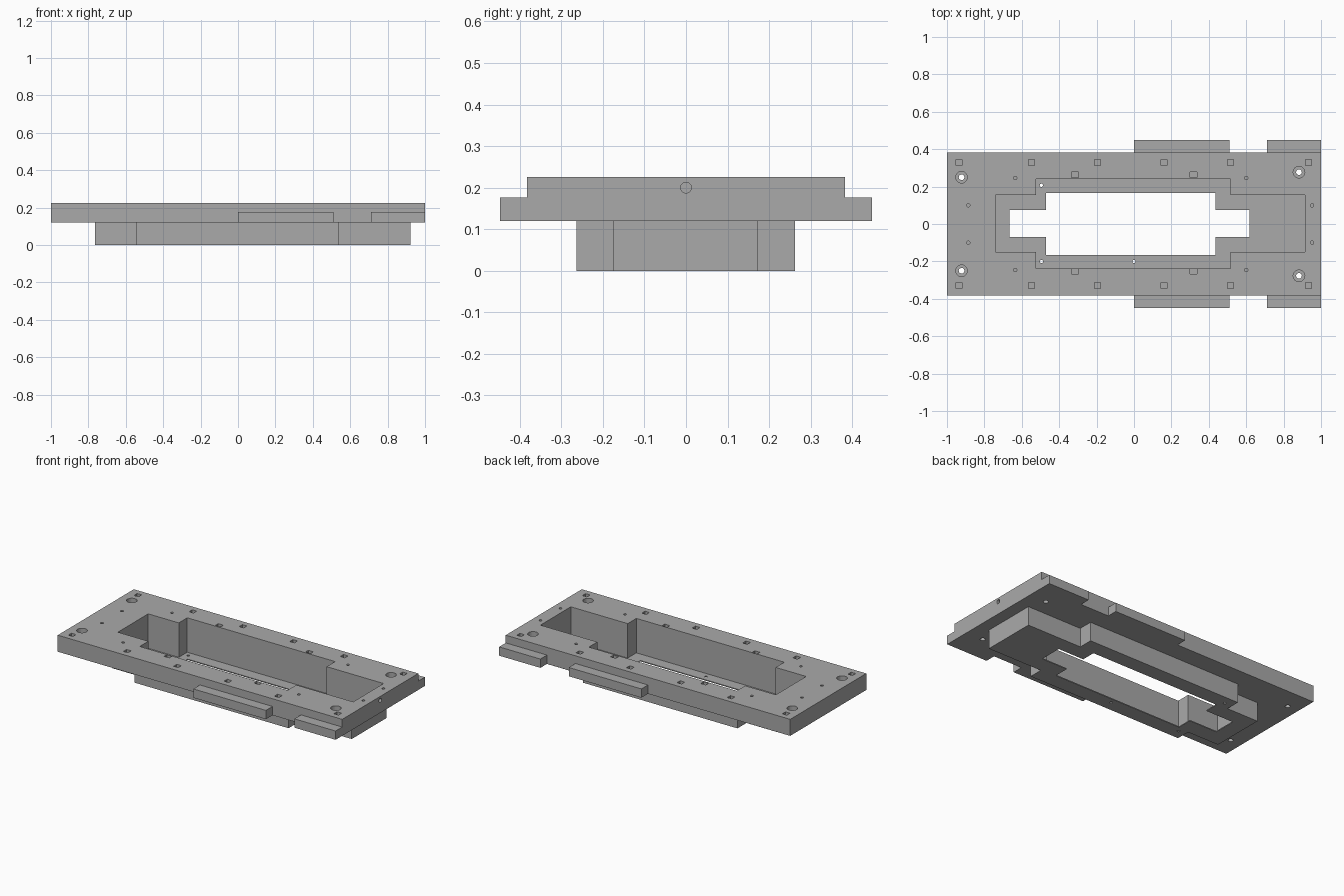
import bpy, bmesh, math

cube = bpy.data.objects.get("Cube")
if cube:
    bpy.data.objects.remove(cube, do_unlink=True)

grey = bpy.data.materials.new("machined grey")
grey.use_nodes = True
grey.diffuse_color = (0.4, 0.4, 0.4, 1)
grey.node_tree.nodes["Principled BSDF"].inputs["Base Color"].default_value = (0.4, 0.4, 0.4, 1)

PLATE_LOW, PLATE_TOP, TAB_TOP, FLOOR = 0.12, 0.225, 0.176, 0.006


def finish(name, bm):
    bmesh.ops.recalc_face_normals(bm, faces=bm.faces)
    mesh = bpy.data.meshes.new(name)
    bm.to_mesh(mesh)
    bm.free()
    mesh.materials.append(grey)
    obj = bpy.data.objects.new(name, mesh)
    bpy.context.collection.objects.link(obj)
    return obj


def prism(bm, outline, low, high):
    face = bm.faces.new([bm.verts.new((x, y, low)) for x, y in outline])
    top = bmesh.ops.extrude_face_region(bm, geom=[face])["geom"]
    bmesh.ops.translate(bm, vec=(0, 0, high - low),
                        verts=[v for v in top if isinstance(v, bmesh.types.BMVert)])


def rect(x0, x1, y0, y1):
    return [(x0, y0), (x1, y0), (x1, y1), (x0, y1)]


def stepped(x0, x1, y0, y1, mx0, mx1, my0, my1):
    """Rectangle with a wider middle section."""
    return [(x0, y0), (mx0, y0), (mx0, my0), (mx1, my0), (mx1, y0), (x1, y0),
            (x1, y1), (mx1, y1), (mx1, my1), (mx0, my1), (mx0, y1), (x0, y1)]


def disc(x, y, r, n=24):
    return [(x + r * math.cos(2 * math.pi * i / n), y + r * math.sin(2 * math.pi * i / n))
            for i in range(n)]


def solid(name, outline, low, high):
    bm = bmesh.new()
    prism(bm, outline, low, high)
    return finish(name, bm)


def apply_boolean(target, tool, operation):
    mod = target.modifiers.new(operation.lower(), 'BOOLEAN')
    mod.operation = operation
    mod.solver = 'EXACT'
    mod.object = tool
    bpy.context.view_layer.objects.active = target
    bpy.ops.object.modifier_apply(modifier=mod.name)
    bpy.data.objects.remove(tool, do_unlink=True)


# Pocket and floor opening outlines
pocket = stepped(-0.74, 0.915, -0.15, 0.155, -0.525, 0.515, -0.237, 0.24)
opening = stepped(-0.665, 0.617, -0.07, 0.075, -0.47, 0.437, -0.165, 0.165)

# Main plate with its side tabs as one outline below and a narrower slab above
plate = solid("mounting_plate", rect(-1, 1, -0.382, 0.382), PLATE_LOW, PLATE_TOP)
skirt = solid("lower_skirt", stepped(-0.765, 0.922, -0.175, 0.172, -0.545, 0.54, -0.263, 0.262),
              0, PLATE_LOW)

# Cut the pocket through the plate, and a thin-floored tray in the skirt
apply_boolean(plate, solid("pocket_cutter", pocket, 0.05, 0.3), 'DIFFERENCE')
apply_boolean(skirt, solid("tray_cutter", pocket, FLOOR, 0.2), 'DIFFERENCE')
apply_boolean(skirt, solid("opening_cutter", opening, -0.1, 0.1), 'DIFFERENCE')

# Tiny through holes in the tray floor
bm = bmesh.new()
for x, y in ((-0.495, 0.207), (-0.495, -0.2), (0, -0.2)):
    prism(bm, disc(x, y, 0.009, 12), -0.05, 0.05)
apply_boolean(skirt, finish("floor_hole_cutter", bm), 'DIFFERENCE')

# Square sockets, blind pin holes and counterbores in the plate
bm = bmesh.new()
for side in (-1, 1):
    for x in (-0.935, -0.548, -0.195, 0.16, 0.515, 0.932):
        prism(bm, rect(x - 0.016, x + 0.016, side * 0.33 - 0.016, side * 0.33 + 0.016), 0.19, 0.3)
    for x in (-0.315, 0.318):
        y = side * 0.258 + 0.005
        prism(bm, rect(x - 0.018, x + 0.018, y - 0.014, y + 0.014), 0.19, 0.3)
    for x, y in ((-0.635, 0.246), (0.6, 0.246), (-0.886, 0.1), (0.952, 0.1)):
        prism(bm, disc(x, side * y, 0.009, 12), 0.17, 0.3)
    for x, y in ((-0.922, 0.25), (0.882, 0.277)):
        prism(bm, disc(x, side * y, 0.031), 0.18, 0.3)
apply_boolean(plate, finish("socket_cutter", bm), 'DIFFERENCE')

bm = bmesh.new()
for side in (-1, 1):
    for x, y in ((-0.922, 0.25), (0.882, 0.277)):
        prism(bm, disc(x, side * y, 0.015), 0.05, 0.3)
apply_boolean(plate, finish("bolt_hole_cutter", bm), 'DIFFERENCE')

# Round hole in the end face
bm = bmesh.new()
prism(bm, disc(0, 0, 0.013), 0.95, 1.05)
for v in bm.verts:
    v.co = (v.co.z, v.co.x, v.co.y + 0.2)
apply_boolean(plate, finish("end_hole_cutter", bm), 'DIFFERENCE')

# Side tabs on both long edges
for side, label in ((-1, "front"), (1, "back")):
    for x0, x1, place in ((0, 0.51, "middle"), (0.71, 1, "end")):
        y0, y1 = sorted((side * 0.382, side * 0.448))
        solid(f"{label}_{place}_tab", rect(x0, x1, y0, y1), PLATE_LOW, TAB_TOP)
